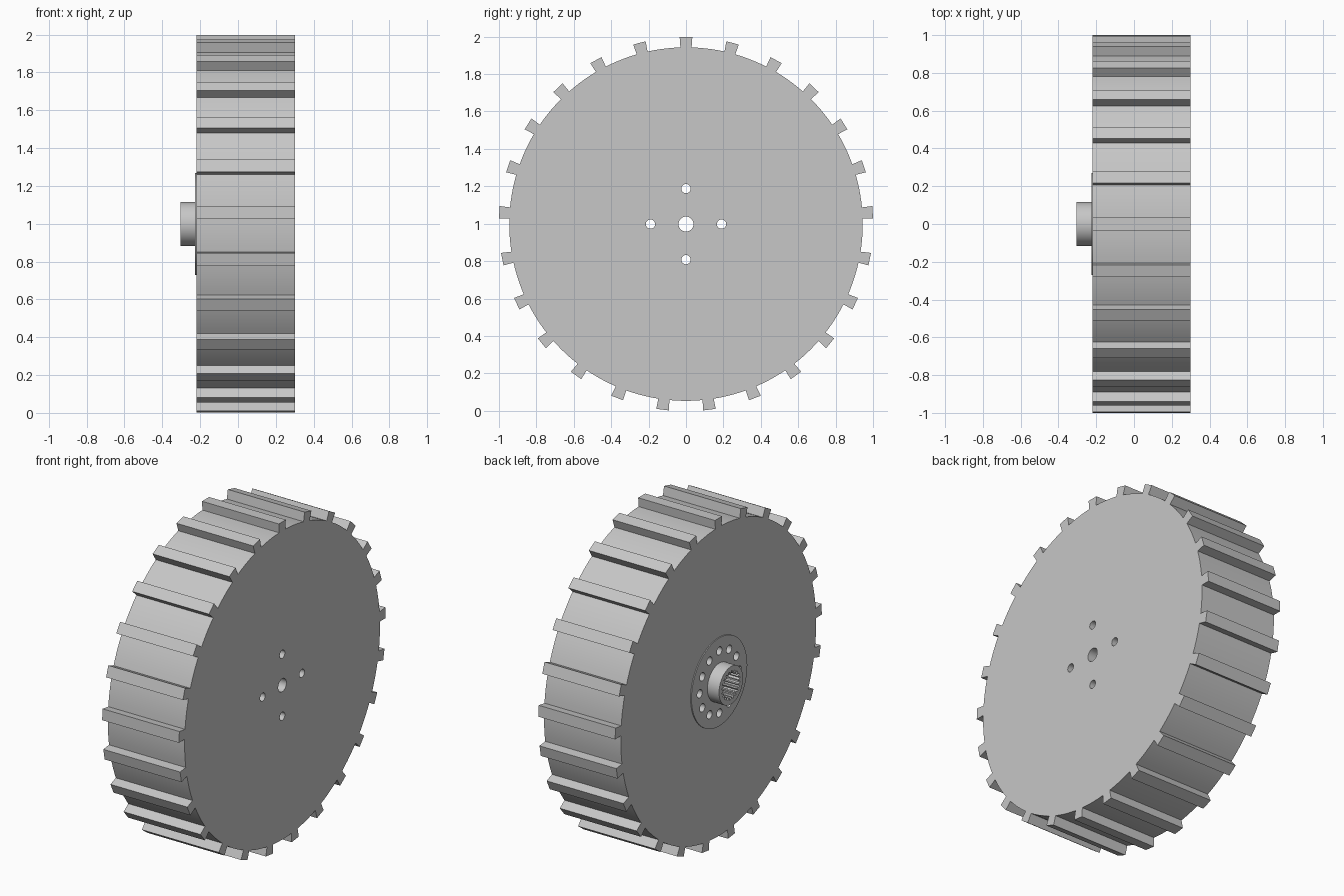
import bpy, bmesh
from math import sin, cos, pi, tau, asin

AXLE_Z = 0.998
TEETH = 25

if "Cube" in bpy.data.objects:
    bpy.data.objects.remove(bpy.data.objects["Cube"])

grey = bpy.data.materials.new("plain grey")
grey.use_nodes = True
grey.diffuse_color = (0.57, 0.57, 0.57, 1)
grey.node_tree.nodes["Principled BSDF"].inputs["Base Color"].default_value = grey.diffuse_color


def prism(name, outline, x0, x1):
    """Extrude a closed (y, z) outline along the axle."""
    bm = bmesh.new()
    face = bm.faces.new([bm.verts.new((x0, y, z + AXLE_Z)) for y, z in outline])
    side = bmesh.ops.extrude_face_region(bm, geom=[face])["geom"]
    moved = [v for v in side if isinstance(v, bmesh.types.BMVert)]
    bmesh.ops.translate(bm, verts=moved, vec=(x1 - x0, 0, 0))
    bmesh.ops.recalc_face_normals(bm, faces=bm.faces[:])
    mesh = bpy.data.meshes.new(name)
    bm.to_mesh(mesh)
    bm.free()
    mesh.materials.append(grey)
    obj = bpy.data.objects.new(name, mesh)
    bpy.context.collection.objects.link(obj)
    return obj


def circle(r, n, cy=0, cz=0):
    return [(cy + r * sin(tau * i / n), cz + r * cos(tau * i / n)) for i in range(n)]


def activate(obj):
    bpy.ops.object.select_all(action="DESELECT")
    obj.select_set(True)
    bpy.context.view_layer.objects.active = obj


def boolean(obj, other, operation):
    activate(obj)
    mod = obj.modifiers.new("bool", "BOOLEAN")
    mod.operation = operation
    mod.solver = "EXACT"
    mod.object = other
    bpy.ops.object.modifier_apply(modifier=mod.name)


# Treaded drum outline: slightly flared cleats joined by arcs
drum_r, cleat_top, top_half, base_half = 0.945, 1.0, 0.034, 0.030
base_angle = asin(base_half / drum_r)
outline = []
for i in range(TEETH):
    a = tau * i / TEETH
    for t in (-1, 1):
        corner = (t * top_half, cleat_top)
        point = (corner[0] * cos(a) + corner[1] * sin(a),
                 corner[1] * cos(a) - corner[0] * sin(a))
        outline.append(point)
    gap = tau / TEETH - 2 * base_angle
    for k in range(6):
        b = a + base_angle + gap * k / 5
        outline.append((drum_r * sin(b), drum_r * cos(b)))
wheel = prism("treaded_wheel", outline, -0.22, 0.30)

# Mounting flange with its hub collar
flange = prism("hub_flange", circle(0.27, 64), -0.226, -0.21)
collar = prism("hub_collar", circle(0.116, 48), -0.305, -0.215)
boolean(flange, collar, "UNION")
bpy.data.objects.remove(collar)

# Cutters: axle hole, splined bore, and ring of bolt holes (every third goes through)
cutters = [prism("axle_cutter", circle(0.04, 32), -0.5, 0.5)]
spline = []
for i in range(20):
    for step, r in ((0, 0.074), (0.3, 0.074), (0.5, 0.088), (0.8, 0.088)):
        a = tau * (i + step) / 20
        spline.append((r * sin(a), r * cos(a)))
cutters.append(prism("spline_cutter", spline, -0.5, -0.12))
for i in range(12):
    a = tau * i / 12
    end = 0.5 if i % 3 == 0 else -0.12
    hole = circle(0.025, 20, 0.19 * sin(a), 0.19 * cos(a))
    cutters.append(prism("bolt_cutter", hole, -0.5, end))

for part in (wheel, flange):
    for cutter in cutters:
        boolean(part, cutter, "DIFFERENCE")
for cutter in cutters:
    bpy.data.objects.remove(cutter)

for part in (wheel, flange):
    activate(part)
    bpy.ops.object.shade_smooth_by_angle(angle=pi / 6)
